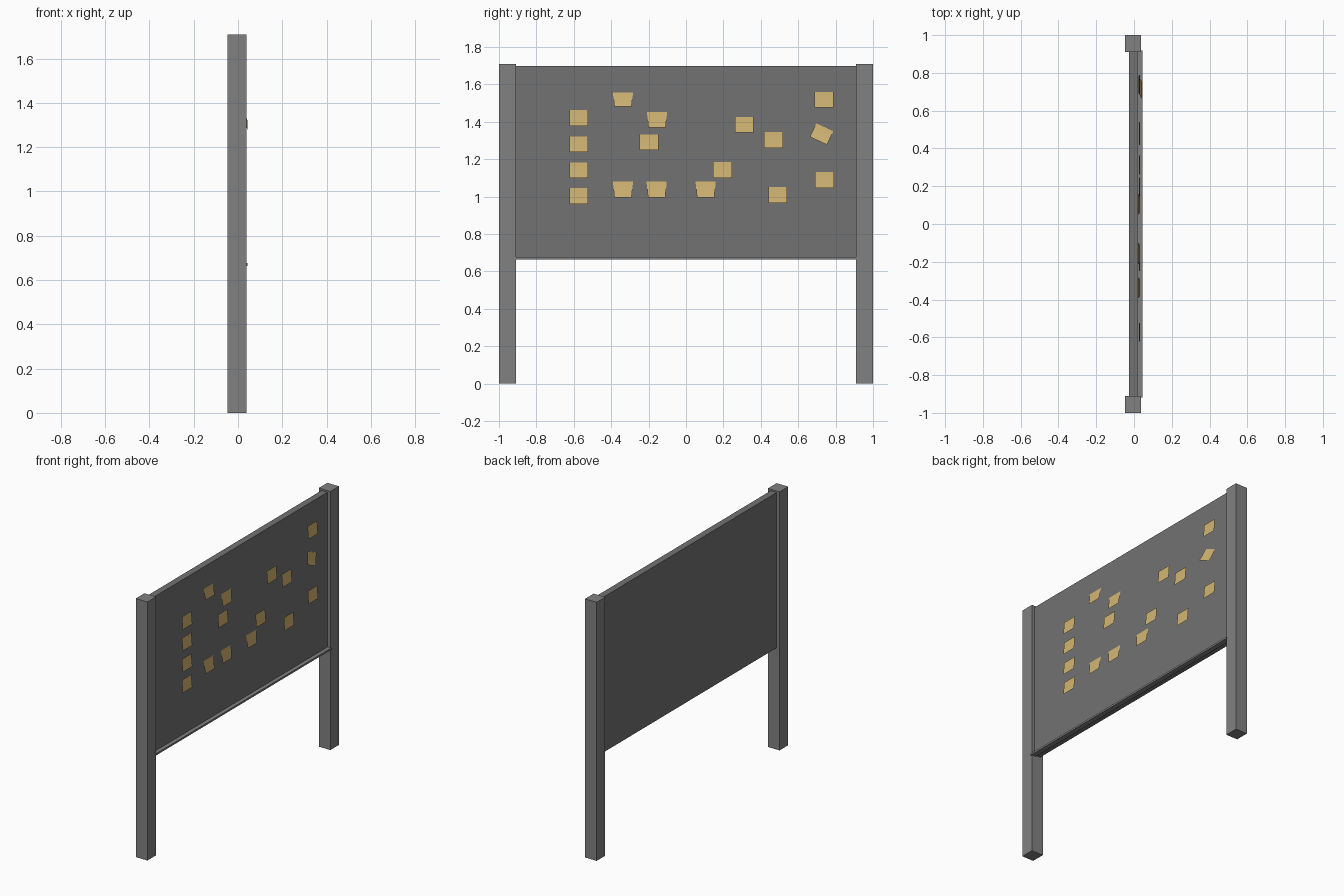
import bpy, bmesh, math

if "Cube" in bpy.data.objects:
    bpy.data.objects.remove(bpy.data.objects["Cube"])


def material(name, color):
    mat = bpy.data.materials.new(name)
    mat.diffuse_color = (*color, 1)
    mat.use_nodes = True
    mat.node_tree.nodes["Principled BSDF"].inputs["Base Color"].default_value = mat.diffuse_color
    return mat


note_mat = material("note_yellow", (0.64, 0.46, 0.17))
frame_mat = material("frame_grey", (0.22, 0.22, 0.22))
board_mat = material("board_grey", (0.17, 0.17, 0.17))


def finish(bm, name, mat):
    mesh = bpy.data.meshes.new(name)
    bm.to_mesh(mesh)
    bm.free()
    mesh.materials.append(mat)
    obj = bpy.data.objects.new(name, mesh)
    bpy.context.collection.objects.link(obj)
    return obj


def box(name, x, y, z, mat):
    """Box from (min, max) ranges."""
    bm = bmesh.new()
    bmesh.ops.create_cube(bm, size=1)
    for v in bm.verts:
        for i, (lo, hi) in enumerate((x, y, z)):
            v.co[i] = (lo + hi) / 2 + v.co[i] * (hi - lo)
    return finish(bm, name, mat)


def note(name, y, z, height=0.084, taper=0.0, start=0.026, curl=0.007, angle=0.0):
    """Paper sheet stuck along its top edge, lower edge lifting slightly."""
    rows, width = 3, 0.1
    c, s = math.cos(angle), math.sin(angle)
    bm = bmesh.new()
    prev = None
    for r in range(rows + 1):
        t = r / rows
        v_off = height * (0.5 - t)
        x = start + curl * (0.7 * t + 0.3 * t * t)
        half = width / 2 + taper * (0.5 - t)
        row = [bm.verts.new((x, y + u * c - v_off * s, z + u * s + v_off * c))
               for u in (-half, half)]
        if prev:
            bm.faces.new((prev[0], row[0], row[1], prev[1]))
        prev = row
    finish(bm, name, note_mat)


# Frame posts
for side, label in ((-1, "left"), (1, "right")):
    box(label + "_post", (-0.047, 0.038), sorted((side * 0.91, side * 1.0)),
        (0, 1.708), frame_mat)

# Board panel
box("board", (-0.026, 0.018), (-0.915, 0.915), (0.672, 1.698), board_mat)

# Ledge under the board
box("ledge", (0.01, 0.044), (-0.918, 0.918), (0.664, 0.676), frame_mat)

# Flat paper notes
flat = [(-0.573, 1.42), (-0.573, 1.28), (-0.573, 1.14), (-0.573, 1.003),
        (-0.198, 1.29), (0.195, 1.142), (0.312, 1.383), (0.468, 1.302),
        (0.49, 1.008), (0.738, 1.517), (0.74, 1.088)]
for i, (y, z) in enumerate(flat):
    note(f"note_{i + 1}", y, z)

# Notes with narrowed lower edges
curled = [(-0.337, 1.519, 0.073), (-0.155, 1.41, 0.082), (-0.337, 1.037, 0.084),
          (-0.157, 1.037, 0.084), (0.105, 1.037, 0.084)]
for i, (y, z, h) in enumerate(curled):
    note(f"curled_note_{i + 1}", y, z, height=h, taper=0.008, start=0.022, curl=0.01)

# Crooked note
note("crooked_note", 0.725, 1.334, height=0.08, start=0.023, curl=0.02,
     angle=math.radians(-25))
